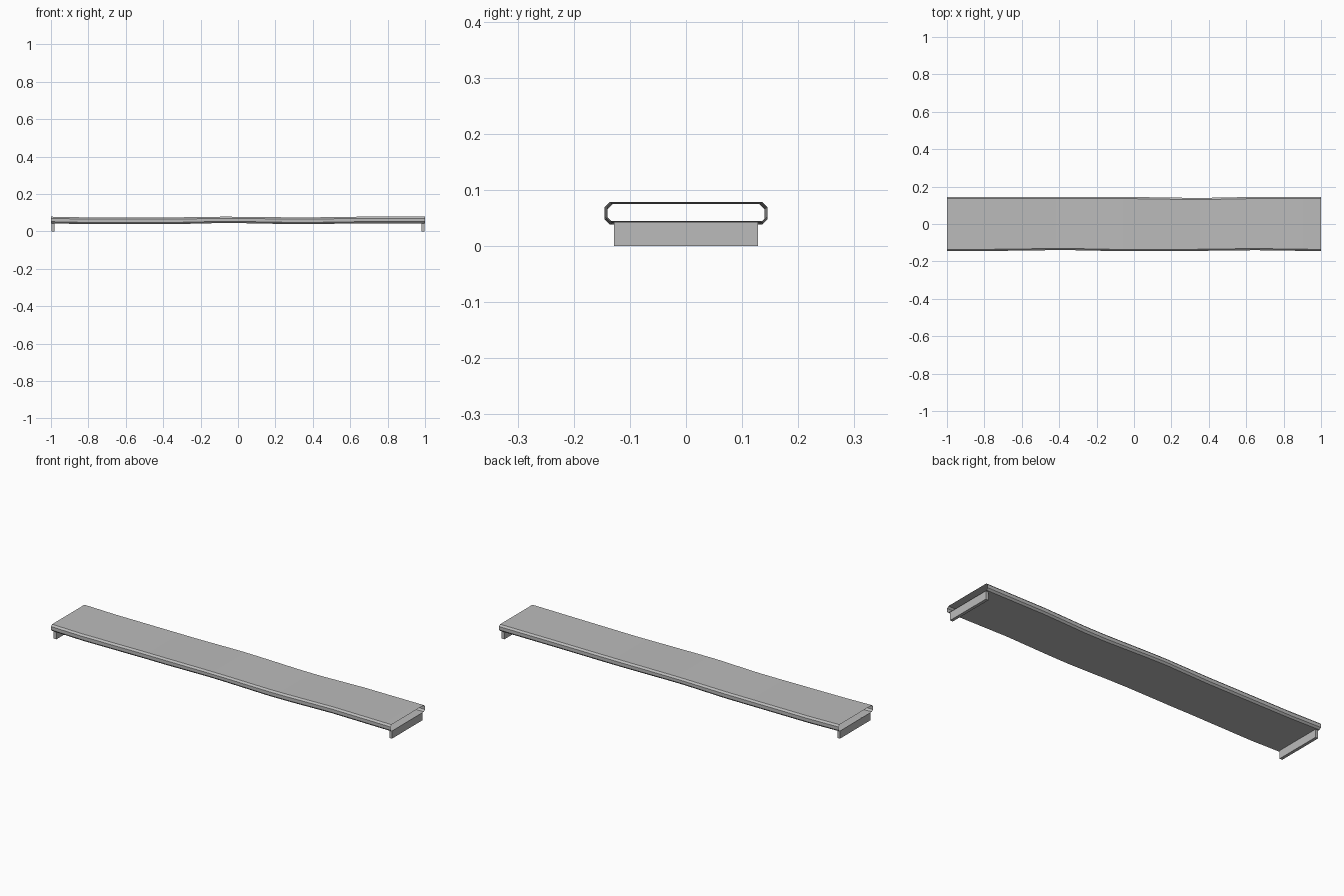
import bpy, bmesh

cube = bpy.data.objects.get("Cube")
if cube:
    bpy.data.objects.remove(cube, do_unlink=True)

grey = bpy.data.materials.new("plain grey")
grey.use_nodes = True
grey.diffuse_color = (0.5, 0.5, 0.5, 1)
grey.node_tree.nodes["Principled BSDF"].inputs["Base Color"].default_value = (0.5, 0.5, 0.5, 1)


def make_object(name, bm):
    mesh = bpy.data.meshes.new(name)
    bm.to_mesh(mesh)
    bm.free()
    mesh.materials.append(grey)
    obj = bpy.data.objects.new(name, mesh)
    bpy.context.collection.objects.link(obj)
    return obj


# Warped, open-ended deck: x, front y, back y, bottom z, top z
STATIONS = [
    (-1.0, -0.145, 0.145, 0.043, 0.0785),
    (-0.82, -0.145, 0.145, 0.039, 0.075),
    (-0.45, -0.14, 0.145, 0.039, 0.075),
    (-0.33, -0.14, 0.145, 0.039, 0.075),
    (-0.08, -0.145, 0.145, 0.045, 0.0785),
    (0.02, -0.145, 0.144, 0.044, 0.078),
    (0.28, -0.145, 0.14, 0.039, 0.075),
    (0.4, -0.143, 0.14, 0.039, 0.075),
    (0.65, -0.14, 0.145, 0.043, 0.0785),
    (1.0, -0.145, 0.145, 0.043, 0.0785),
]
CHAMFER = 0.009

bm = bmesh.new()
rings = []
for x, front, back, low, high in STATIONS:
    c = CHAMFER
    outline = [(front + c, low), (back - c, low), (back, low + c), (back, high - c),
               (back - c, high), (front + c, high), (front, high - c), (front, low + c)]
    rings.append([bm.verts.new((x, y, z)) for y, z in outline])
for a, b in zip(rings, rings[1:]):
    for i in range(len(a)):
        j = (i + 1) % len(a)
        bm.faces.new((a[i], a[j], b[j], b[i]))
bmesh.ops.recalc_face_normals(bm, faces=bm.faces)
# The top strip must face up
if max(bm.faces, key=lambda f: f.calc_center_median().z).normal.z < 0:
    bmesh.ops.reverse_faces(bm, faces=bm.faces)
deck = make_object("deck", bm)
bpy.context.view_layer.objects.active = deck
deck.select_set(True)
bpy.ops.object.shade_smooth_by_angle(angle=0.5)

# Flat support plate under each end
for name, side in (("left_support", 1), ("right_support", -1)):
    bm = bmesh.new()
    bmesh.ops.create_cube(bm, size=1)
    bmesh.ops.scale(bm, vec=(0.016, 0.256, 0.043), verts=bm.verts)
    bmesh.ops.translate(bm, vec=(side * 0.989, 0, 0.0215), verts=bm.verts)
    make_object(name, bm)
